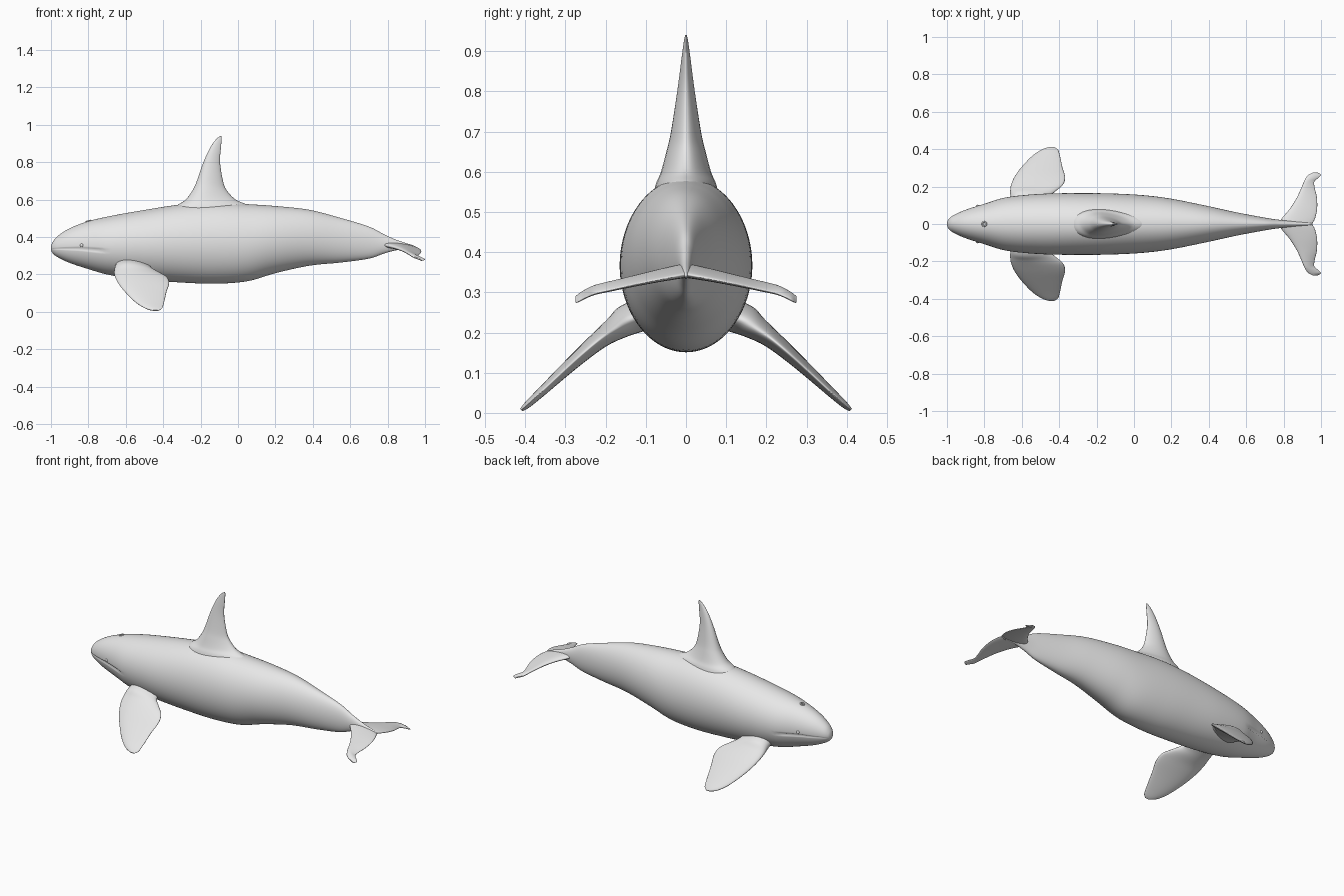
import bpy, bmesh, math
from mathutils import Vector

cube = bpy.data.objects.get("Cube")
if cube:
    bpy.data.objects.remove(cube, do_unlink=True)

grey = bpy.data.materials.new("plain grey")
grey.use_nodes = True
grey.diffuse_color = (0.8, 0.8, 0.8, 1)
grey.node_tree.nodes["Principled BSDF"].inputs["Base Color"].default_value = (0.8, 0.8, 0.8, 1)


def resample(stations, steps):
    """Smooth curve through tuples of values."""
    pts = [stations[0]] + list(stations) + [stations[-1]]
    out = []
    for p0, p1, p2, p3 in zip(pts, pts[1:], pts[2:], pts[3:]):
        for i in range(steps):
            t = i / steps
            out.append([b + 0.5 * t * (c - a + t * (2 * a - 5 * b + 4 * c - d + t * (3 * (b - c) + d - a)))
                        for a, b, c, d in zip(p0, p1, p2, p3)])
    out.append(list(stations[-1]))
    return out


def loft(name, rings):
    """Skin a list of closed rings and cap both ends."""
    bm = bmesh.new()
    loops = [[bm.verts.new(p) for p in ring] for ring in rings]
    n = len(loops[0])
    for a, b in zip(loops, loops[1:]):
        for i in range(n):
            j = (i + 1) % n
            bm.faces.new((a[i], a[j], b[j], b[i]))
    bm.faces.new(loops[0])
    bm.faces.new(loops[-1])
    bmesh.ops.recalc_face_normals(bm, faces=bm.faces)
    return finish(name, bm)


def finish(name, bm):
    mesh = bpy.data.meshes.new(name)
    bm.to_mesh(mesh)
    bm.free()
    mesh.materials.append(grey)
    mesh.shade_smooth()
    obj = bpy.data.objects.new(name, mesh)
    bpy.context.collection.objects.link(obj)
    return obj


def fin_ring(front, back, normal, thick, n=32):
    """Teardrop section, thickest ahead of the middle."""
    mid, half = (front + back) / 2, (back - front) / 2
    ring = []
    for i in range(n):
        a = math.tau * i / n
        ring.append(mid + half * math.cos(a) + normal * thick * math.sin(a) * (1 - 0.3 * math.cos(a)))
    return ring


# Body: x, top z, bottom z, half width
BODY = [
    (-1.0, .347, .335, .006), (-.992, .372, .315, .026), (-.965, .405, .293, .047),
    (-.9, .447, .262, .076), (-.8, .485, .229, .108), (-.68, .513, .196, .143),
    (-.5, .545, .172, .161), (-.3, .575, .157, .165), (-.12, .585, .151, .163),
    (.05, .576, .164, .154), (.2, .566, .207, .135), (.38, .546, .247, .099),
    (.55, .502, .264, .062), (.7, .456, .285, .034), (.78, .415, .312, .022),
    (.85, .384, .33, .015), (.93, .358, .335, .009), (.955, .347, .338, .003)]
MOUTH_END = -.70
SIDES = 96


def body_ring(x, top, bottom, width):
    cz, rz = (top + bottom) / 2, (top - bottom) / 2
    fade = max(0, min(1, (-.55 - x) / .15))
    mouth_z = .338 - .012 * max(0, (x + .85) / .15)
    tilt = fade * math.asin(max(-.6, min(.6, (mouth_z - cz) / rz)))
    lip = max(0, min(1, (MOUTH_END - x) / .04))
    ring = []
    for i in range(SIDES):
        t = math.tau * i / SIDES
        a = t + tilt * math.cos(t)
        scale = 1.0
        if i in (0, SIDES // 2):          # groove between the lips
            scale = 1 - .09 * lip
        elif i > SIDES // 2:              # lower jaw tucked under the upper lip
            scale = 1 - .025 * lip
        ring.append(Vector((x, width * scale * math.cos(a), cz + rz * math.sin(a))))
    return ring


loft("body", [body_ring(*s) for s in resample(BODY, 6)])

# Dorsal fin: z, front x, back x, half thickness
DORSAL = [
    (.53, -.36, .10, .082), (.57, -.325, .055, .072), (.6, -.28, -.012, .06),
    (.65, -.243, -.06, .047), (.7, -.22, -.08, .036), (.8, -.185, -.096, .021),
    (.88, -.148, -.091, .011), (.925, -.115, -.087, .005), (.94, -.095, -.088, .002)]
loft("dorsal_fin", [fin_ring(Vector((f, 0, z)), Vector((b, 0, z)), Vector((0, 1, 0)), t)
                    for z, f, b, t in resample(DORSAL, 5)])

# Flippers: y, z, front x, back x, half thickness
FLIPPER = [
    (.09, .25, -.655, -.47, .045), (.14, .232, -.66, -.46, .04), (.175, .21, -.662, -.42, .03),
    (.21, .186, -.657, -.38, .023), (.25, .153, -.64, -.368, .019), (.3, .108, -.605, -.382, .015),
    (.36, .052, -.548, -.395, .011), (.395, .02, -.497, -.405, .008), (.41, .007, -.455, -.425, .004)]

# Tail flukes: y, z, front x, back x, half thickness
FLUKE = [
    (-.004, .352, .77, .95, .016), (.03, .346, .79, .968, .015), (.08, .336, .832, .979, .013),
    (.14, .323, .87, .978, .011), (.19, .312, .893, .967, .01), (.225, .304, .908, .964, .009),
    (.245, .296, .918, .984, .008), (.262, .287, .932, 1.0, .007), (.274, .28, .955, .985, .004)]

for side, s in (("front", -1), ("back", 1)):
    tilt = Vector((0, s * .66, .75))
    loft(side + "_flipper", [fin_ring(Vector((f, s * y, z)), Vector((b, s * y, z)), tilt, t)
                             for y, z, f, b, t in resample(FLIPPER, 5)])
    tilt = Vector((0, s * .25, .97))
    loft(side + "_tail_fluke", [fin_ring(Vector((f, s * y, z + .009)), Vector((b, s * y, z - .007)), tilt, t)
                                for y, z, f, b, t in resample(FLUKE, 5)])
    # Eyes
    bm = bmesh.new()
    bmesh.ops.create_uvsphere(bm, u_segments=16, v_segments=10, radius=.01)
    bmesh.ops.translate(bm, verts=bm.verts, vec=(-.835, s * .093, .356))
    finish(side + "_eye", bm)

# Blowhole: a low raised rim on top of the head
rim = []
for i in range(25):
    a = math.tau * i / 24
    c = Vector((-.8 + .011 * math.cos(a), .011 * math.sin(a), .486 + .003 * math.cos(a)))
    out = Vector((math.cos(a), math.sin(a), 0))
    rim.append([c + .004 * (out * math.cos(b) + Vector((0, 0, math.sin(b))))
                for b in (math.tau * k / 8 for k in range(8))])
loft("blowhole_rim", rim)
